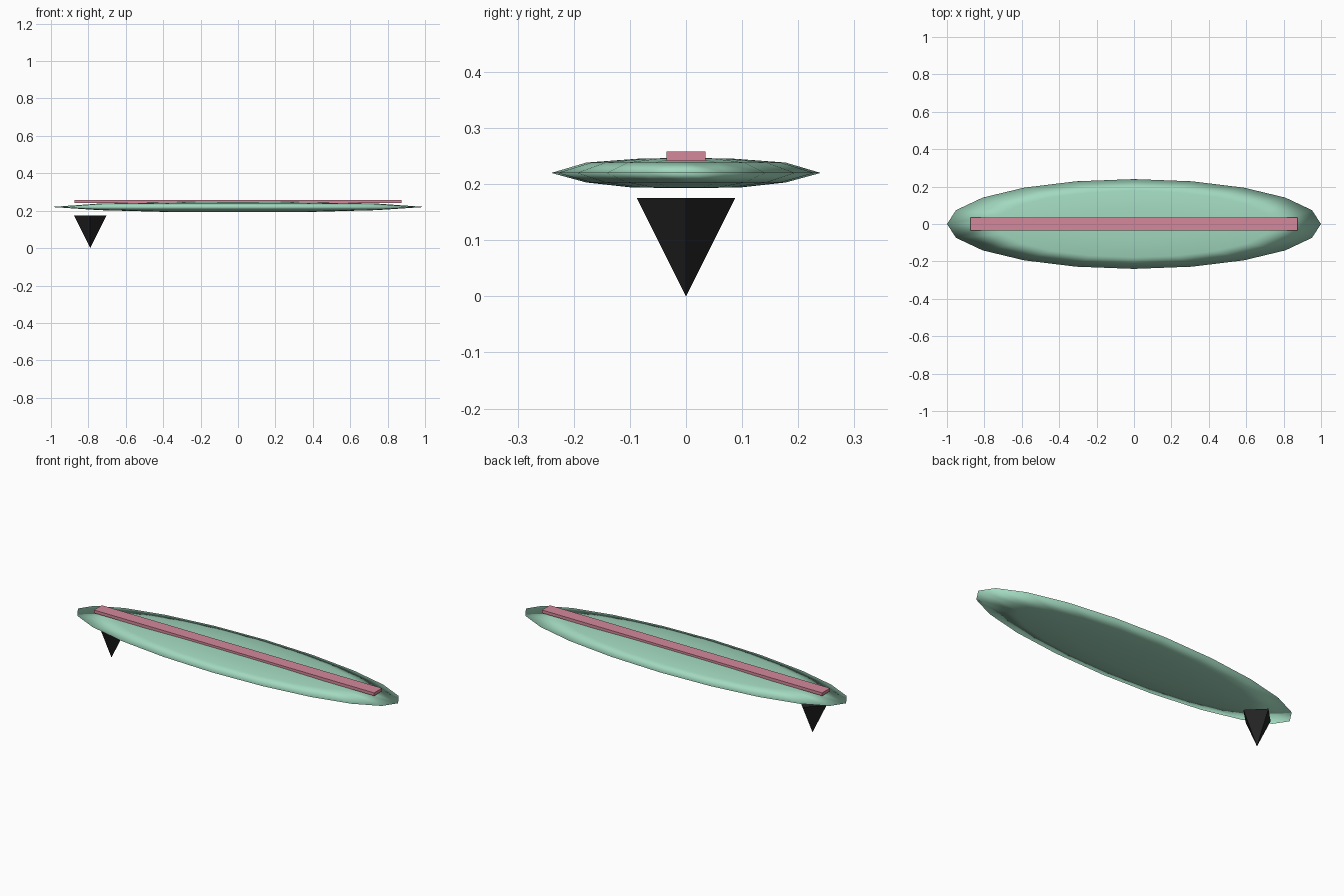
import bpy, bmesh, math

if "Cube" in bpy.data.objects:
    bpy.data.objects.remove(bpy.data.objects["Cube"])


def material(name, rgb):
    m = bpy.data.materials.new(name)
    m.diffuse_color = (*rgb, 1)
    m.use_nodes = True
    m.node_tree.nodes["Principled BSDF"].inputs["Base Color"].default_value = m.diffuse_color
    return m


def finish(bm, name, mat):
    bmesh.ops.recalc_face_normals(bm, faces=bm.faces[:])
    me = bpy.data.meshes.new(name)
    bm.to_mesh(me)
    bm.free()
    me.materials.append(mat)
    ob = bpy.data.objects.new(name, me)
    bpy.context.collection.objects.link(ob)
    return ob


mint = material("mint green", (0.36, 0.69, 0.52))
pink = material("dusty pink", (0.66, 0.25, 0.33))
black = material("black", (0.018, 0.018, 0.018))

# Board: elliptical rings from deck to underside, as (scale, height)
SEGMENTS = 20
profile = [(0.35, 0.2455), (0.74, 0.2385), (1.0, 0.22), (0.74, 0.203), (0.4, 0.194)]
bm = bmesh.new()
rings = []
for scale, z in profile:
    ring = []
    for i in range(SEGMENTS):
        a = math.tau * i / SEGMENTS
        ring.append(bm.verts.new((scale * math.cos(a), 0.24 * scale * math.sin(a), z)))
    rings.append(ring)
top = bm.verts.new((0, 0, 0.247))
bottom = bm.verts.new((0, 0, 0.193))
for i in range(SEGMENTS):
    j = (i + 1) % SEGMENTS
    bm.faces.new((top, rings[0][i], rings[0][j]))
    bm.faces.new((bottom, rings[-1][j], rings[-1][i]))
    for a, b in zip(rings, rings[1:]):
        bm.faces.new((a[i], b[i], b[j], a[j]))
for f in bm.faces:
    f.smooth = True
finish(bm, "board", mint)

# Centre stripe: thin flat bar along the deck
bm = bmesh.new()
bmesh.ops.create_cube(bm, size=1)
for v in bm.verts:
    v.co = (v.co.x * 1.75, v.co.y * 0.07, 0.25 + v.co.z * 0.017)
finish(bm, "centre_stripe", pink)

# Fin: four-sided pyramid pointing down, corners on the axes
bm = bmesh.new()
base = [bm.verts.new((-0.79 + 0.0875 * math.cos(k * math.pi / 2),
                      0.0875 * math.sin(k * math.pi / 2), 0.175)) for k in range(4)]
tip = bm.verts.new((-0.79, 0, 0))
bm.faces.new(base)
for k in range(4):
    bm.faces.new((base[k], base[(k + 1) % 4], tip))
finish(bm, "fin", black)
